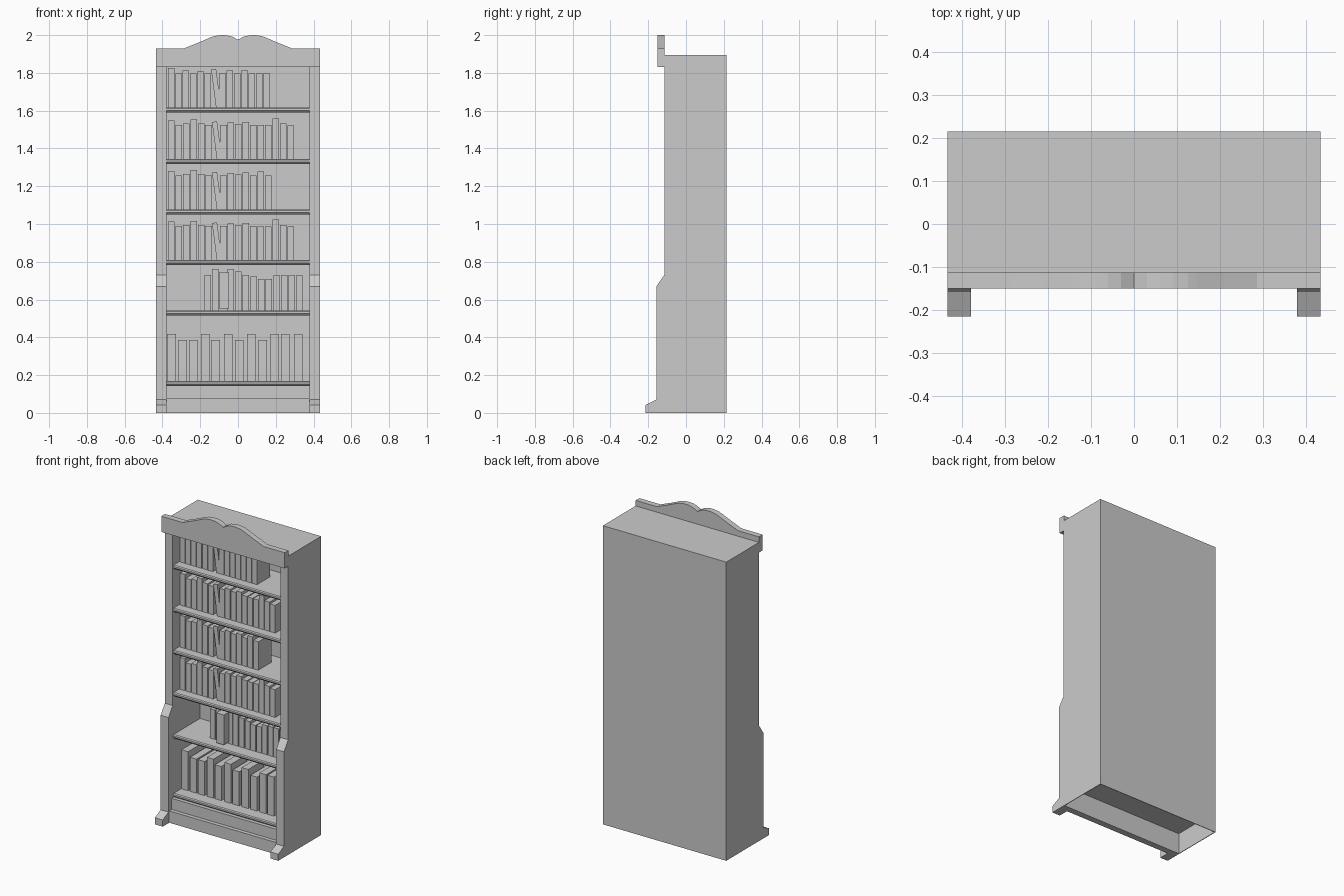
import bpy, bmesh
from mathutils import Matrix

if "Cube" in bpy.data.objects:
    bpy.data.objects.remove(bpy.data.objects["Cube"])


def prism(name, pts, axis, a, b):
    """Extrude a 2D profile: axis 'x' uses (y,z) points, axis 'y' uses (x,z) points."""
    put = (lambda p, t: (t, p[0], p[1])) if axis == 'x' else (lambda p, t: (p[0], t, p[1]))
    bm = bmesh.new()
    va = [bm.verts.new(put(p, a)) for p in pts]
    vb = [bm.verts.new(put(p, b)) for p in pts]
    n = len(pts)
    bm.faces.new(va)
    bm.faces.new(vb[::-1])
    for i in range(n):
        j = (i + 1) % n
        bm.faces.new((va[j], va[i], vb[i], vb[j]))
    bmesh.ops.recalc_face_normals(bm, faces=bm.faces)
    me = bpy.data.meshes.new(name)
    bm.to_mesh(me)
    bm.free()
    ob = bpy.data.objects.new(name, me)
    bpy.context.collection.objects.link(ob)
    return ob


def cut(ob, cutter):
    cutter.hide_render = True
    m = ob.modifiers.new("cut", 'BOOLEAN')
    m.operation, m.solver, m.object = 'DIFFERENCE', 'EXACT', cutter
    bpy.context.view_layer.objects.active = ob
    bpy.ops.object.modifier_apply(modifier=m.name)
    bpy.data.objects.remove(cutter)


# Case: side silhouette with feet, hollowed from the front and from below
case = prism("case", [(.215, 0), (.215, 1.895), (-.115, 1.895), (-.115, .73), (-.157, .67),
                      (-.157, .07), (-.215, .042), (-.215, 0)], 'x', -.433, .433)
cut(case, prism("front_cutter", [(-.5, -.1), (-.15, -.1), (-.15, .075), (-.125, .075), (-.125, .145),
                                 (.16, .145), (.16, 1.84), (-.5, 1.84)], 'x', -.378, .378))
cut(case, prism("under_cutter", [(-.11, -.1), (-.11, .132), (.211, .132), (.211, -.1)],
                'x', -.429, .429))

# Wavy header board
half = [(0, 1.975), (.03, 1.992), (.06, 1.999), (.09, 2.0), (.125, 1.995), (.145, 1.988),
        (.21, 1.96), (.285, 1.93), (.433, 1.93), (.433, 1.83)]
prism("header", half + [(-x, z) for x, z in half[:0:-1]], 'y', -.15, -.113)

# Shelves with a chamfered nose
shelf_tops = [.17, .543, .81, 1.078, 1.345, 1.618]
for z in shelf_tops:
    prism("shelf", [(.161, z), (-.105, z), (-.11, z - .006), (-.11, z - .016), (-.098, z - .028),
                    (.161, z - .028)], 'x', -.379, .379)


# Books
def book(x0, x1, z, h, y0, y1, tilt=0):
    ob = prism("book", [(y0, 0), (y0, h), (y1, h), (y1, 0)], 'x', x0, x1)
    pivot = Matrix.Translation((x1, 0, 0))
    ob.data.transform(Matrix.Translation((0, 0, z)) @ pivot
                      @ Matrix.Rotation(-tilt, 4, 'Y') @ pivot.inverted())


# Upper four shelves: same spacing, book count and heights vary; the seventh book leans
tall_a = [.207, .18, .195, .18, .19, .18, .205, .18, .195, .18, .195, .18, .18, .18]
tall_b = [.203, .18, .186, .207, .186, .18, .2, .18, .192, .184, .195, .18, .178, .178,
          .213, .186, .176]
tall_c = tall_b[:12] + [.2, .18]
for z, tall in zip(shelf_tops[2:], (tall_b, tall_c, tall_b, tall_a)):
    for i, h in enumerate(tall):
        x = -.371 + i * (.0395 if len(tall) > 14 or tall is tall_c else .0388)
        if i == 6:
            book(x + .022, x + .052 - .003, z, h, -.05, .08, .13)
        else:
            book(x, x + .035, z, h, -.05, .08)

# Second shelf: a group on the right, with one wide book pulled forward
mixed = [.186, .22, .19, .22, .205, .186, .178, .165, .165, .184, .186, .186, .184]
for i, h in enumerate(mixed):
    x = -.178 + i * .0405
    if i == 2:
        book(x - .025 + .022, x + .05, z=shelf_tops[1] + .01, h=h, y0=-.075, y1=.03)
    else:
        book(x, x + .035, shelf_tops[1], h, -.025, .11)

# Bottom shelf: large books
large = [(-.375, 1), (-.317, 0), (-.26, 0), (-.197, 1), (-.142, 0), (-.075, 1), (-.017, 0),
         (.047, 1), (.108, 0), (.172, 1), (.227, 1), (.296, 1)]
for x, tall in large:
    book(x, x + .046, shelf_tops[0], .248 if tall else .216, -.03, .13)
